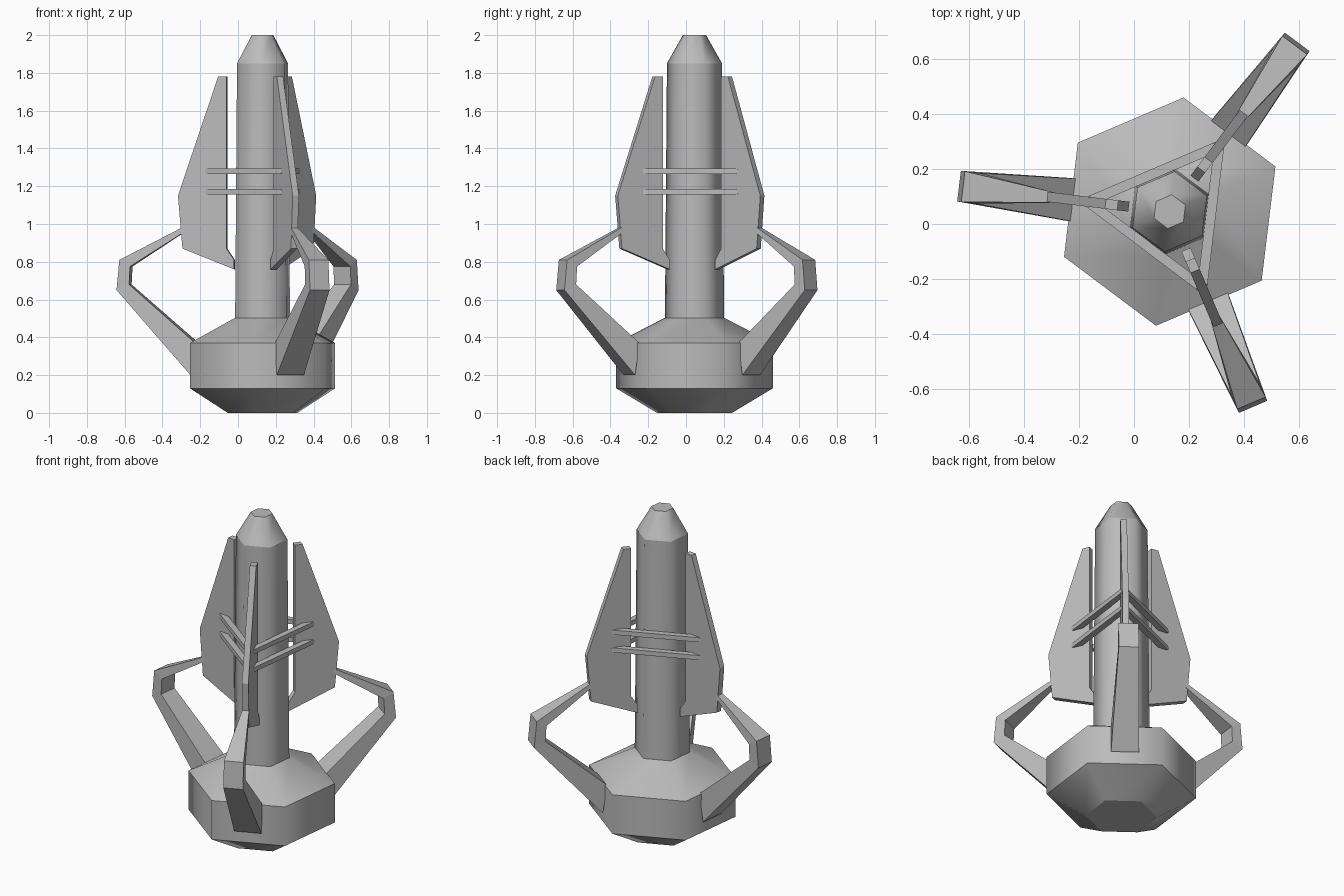
import bpy, bmesh
from math import radians, cos, sin
from mathutils import Matrix, Vector

cube = bpy.data.objects.get("Cube")
if cube:
    bpy.data.objects.remove(cube)

grey = bpy.data.materials.new("plain grey")
grey.use_nodes = True
colour = (0.5, 0.5, 0.5, 1)
grey.diffuse_color = colour
grey.node_tree.nodes["Principled BSDF"].inputs["Base Color"].default_value = colour

CENTRE = Matrix.Translation((0.13, 0.045, 0))
HEX_TURN = radians(23.1)      # first corner of the hexagonal hull
FIN_TURN = radians(53.1)      # first fin direction


def finish(name, bm, angle):
    """Turn a bmesh into an object rotated about the model's axis."""
    bmesh.ops.recalc_face_normals(bm, faces=bm.faces)
    mesh = bpy.data.meshes.new(name)
    bm.to_mesh(mesh)
    bm.free()
    mesh.materials.append(grey)
    obj = bpy.data.objects.new(name, mesh)
    bpy.context.collection.objects.link(obj)
    obj.matrix_world = CENTRE @ Matrix.Rotation(angle, 4, "Z")
    return obj


def loft(name, rings, angle, round_sides=False):
    """Skin a row of equal point rings and cap both ends."""
    bm = bmesh.new()
    loops = [[bm.verts.new(p) for p in ring] for ring in rings]
    n = len(loops[0])
    for a, b in zip(loops, loops[1:]):
        for i in range(n):
            j = (i + 1) % n
            bm.faces.new((a[i], a[j], b[j], b[i]))
    bm.faces.new(loops[0])
    bm.faces.new(loops[-1])
    if round_sides:
        for f in bm.faces:
            f.smooth = len(f.verts) == 4
        for e in bm.edges:
            e.smooth = abs(e.verts[0].co.z - e.verts[1].co.z) > 0.001
    return finish(name, bm, angle)


def hexagon(r, z):
    return [Vector((r * cos(radians(60 * i)), r * sin(radians(60 * i)), z))
            for i in range(6)]


# Hexagonal engine base and tall tube with a blunt nose
loft("engine_base", [hexagon(r, z) for r, z in
     [(0.2, 0), (0.418, 0.13), (0.418, 0.37), (0.155, 0.505)]], HEX_TURN, True)
loft("body_tube", [hexagon(r, z) for r, z in
     [(0.158, 0.48), (0.147, 1.85), (0.062, 2)]], HEX_TURN, True)

# Side outline of a fin, as (distance from axis, height)
fin = [(0.19, 1.78), (0.235, 1.78), (0.449, 1.15), (0.425, 0.87),
       (0.15, 0.76), (0.15, 0.81), (0.19, 0.87)]

# Leg stations: outer point, inner point, half width
leg = [((0.375, 0.2), (0.35, 0.37), 0.078), ((0.772, 0.65), (0.705, 0.68), 0.056),
       ((0.757, 0.81), (0.7, 0.775), 0.056), ((0.42, 0.985), (0.42, 0.955), 0.018)]

# Brace outline with pointed ends, as (sideways, up)
brace = [(-0.265, 0), (-0.245, 0.014), (0.245, 0.014),
         (0.265, 0), (0.245, -0.014), (-0.245, -0.014)]

for i, side in enumerate(("back_left", "right", "front_left")):
    angle = FIN_TURN + radians(120 * i)
    loft(side + "_fin", [[(r, w, z) for r, z in fin] for w in (-0.018, 0.018)], angle)
    loft(side + "_leg", [[(*o[:1], -w, o[1]), (o[0], w, o[1]),
                          (q[0], w, q[1]), (q[0], -w, q[1])] for o, q, w in leg], angle)
    # Two braces joining this fin to the next one
    for level, height in (("upper", 1.28), ("lower", 1.17)):
        loft(f"{side}_{level}_brace", [[(r, y, height + z) for y, z in brace]
             for r in (0.132, 0.168)], angle + radians(60))
